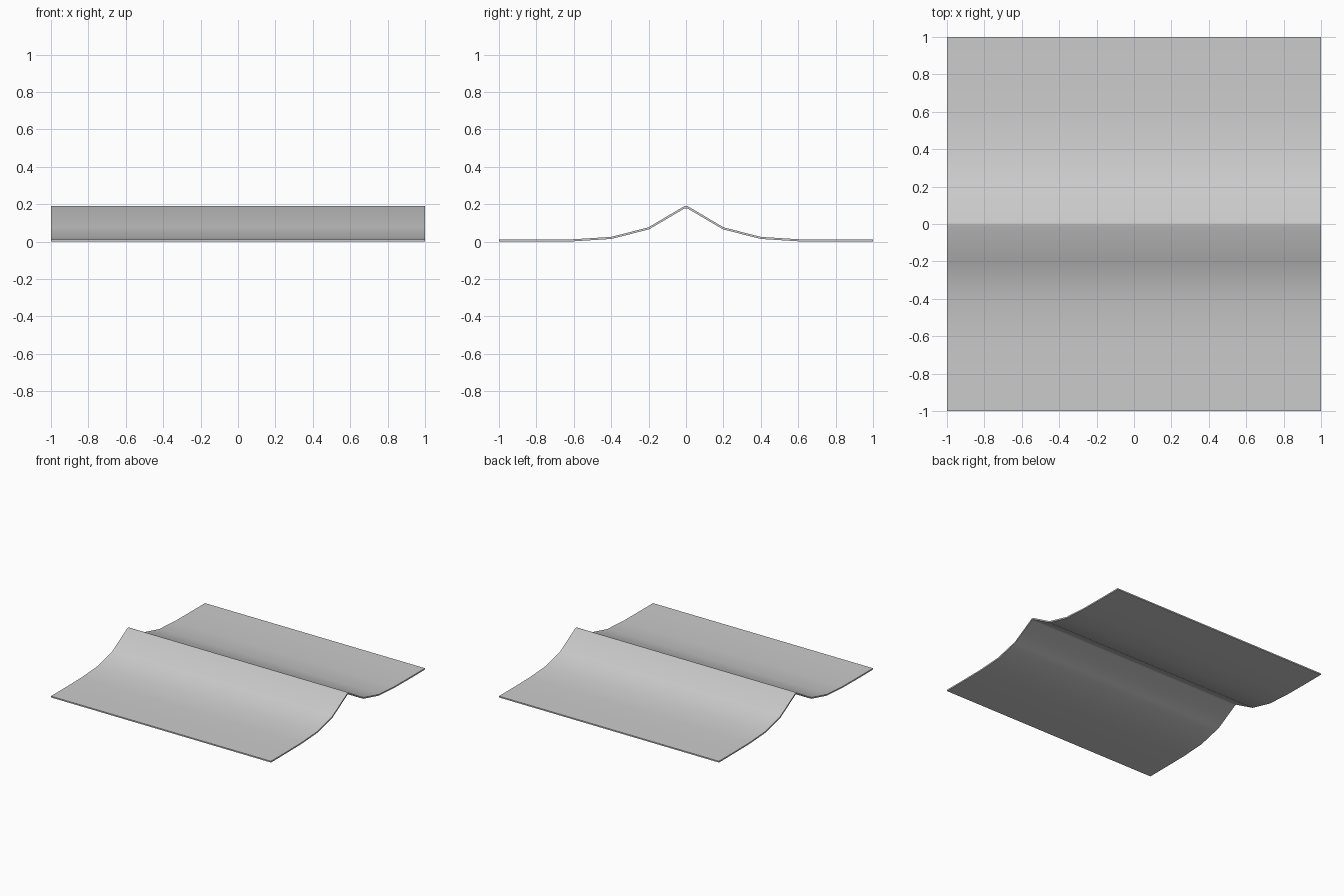
import bpy, bmesh

if "Cube" in bpy.data.objects:
    bpy.data.objects.remove(bpy.data.objects["Cube"])

# Half cross-section (y, z) of the sheet's mid-surface, from ridge to edge
T = 0.011
half = [(0.008, 0.184), (0.2, 0.071), (0.4, 0.02), (0.6, 0.0085), (0.8, T / 2), (1.0, T / 2)]
half[3] = (0.6, 0.0075)
profile = [(-y, z) for y, z in reversed(half)] + half

# Ridged sheet: profile swept along x
bm = bmesh.new()
rows = []
for i in range(11):
    x = -1 + i * 0.2
    rows.append([bm.verts.new((x, y, z)) for y, z in profile])
for a, b in zip(rows, rows[1:]):
    for j in range(len(profile) - 1):
        bm.faces.new((a[j], b[j], b[j + 1], a[j + 1]))
mesh = bpy.data.meshes.new("ridged_sheet")
bm.to_mesh(mesh)
bm.free()
sheet = bpy.data.objects.new("ridged_sheet", mesh)
bpy.context.collection.objects.link(sheet)

# Thin, even thickness around the mid-surface
solid = sheet.modifiers.new("thickness", 'SOLIDIFY')
solid.thickness = T
solid.offset = 0
solid.use_even_offset = True

# Smooth slopes, sharp rim
bpy.context.view_layer.objects.active = sheet
sheet.select_set(True)
bpy.ops.object.modifier_apply(modifier="thickness")
bpy.ops.object.shade_smooth_by_angle(angle=0.7)
